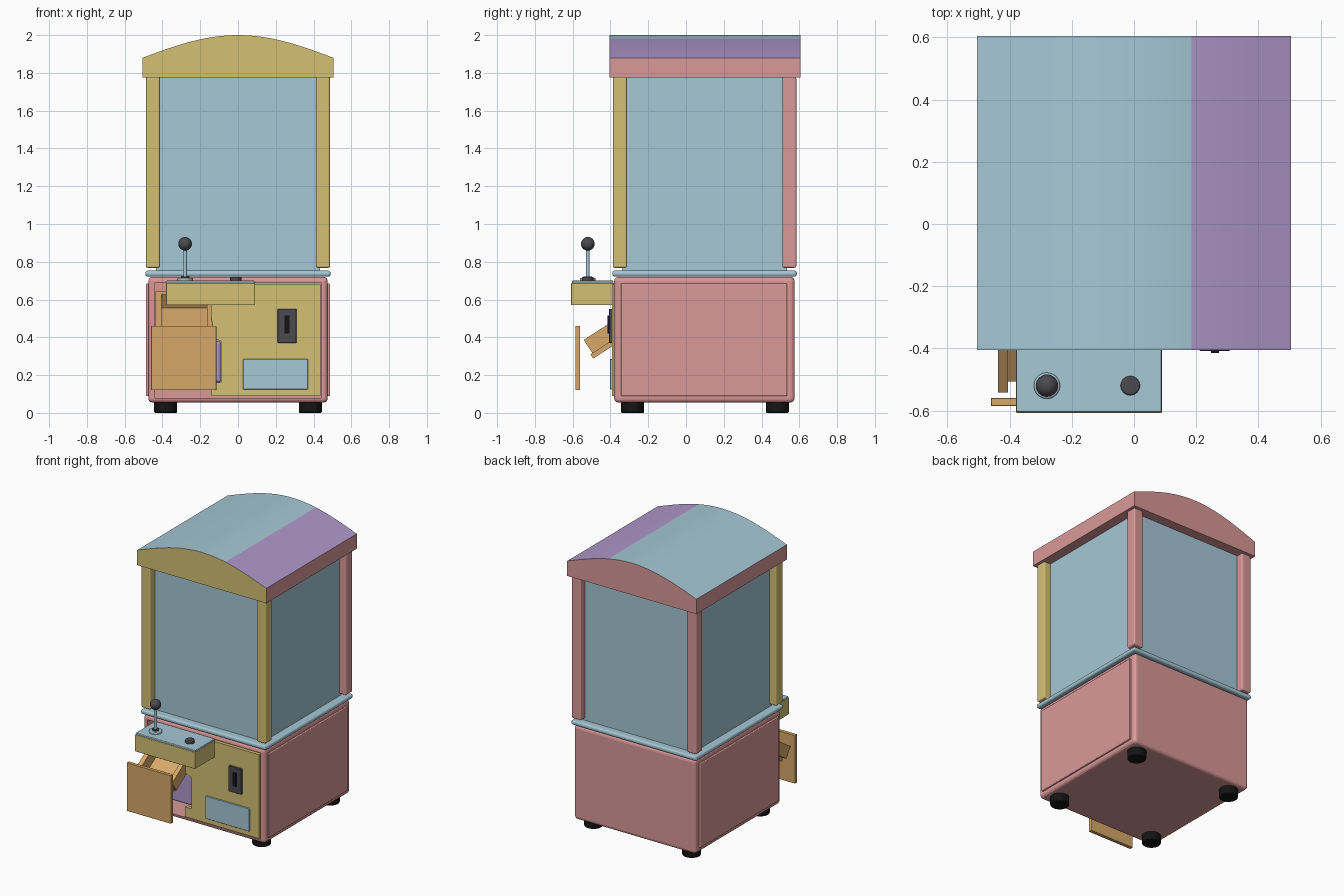
import bpy, bmesh, math
from mathutils import Matrix, Vector

if "Cube" in bpy.data.objects:
    bpy.data.objects.remove(bpy.data.objects["Cube"])


def material(name, r, g, b):
    def lin(c):
        c /= 255
        return c / 12.92 if c <= 0.04045 else ((c + 0.055) / 1.055) ** 2.4
    m = bpy.data.materials.new(name)
    m.diffuse_color = (lin(r), lin(g), lin(b), 1)
    m.use_nodes = True
    m.node_tree.nodes["Principled BSDF"].inputs["Base Color"].default_value = m.diffuse_color
    return m


PINK = material("pink", 218, 152, 152)
BLUE = material("pale_blue", 166, 200, 214)
MUSTARD = material("mustard", 212, 193, 116)
WOOD = material("light_wood", 215, 169, 105)
PURPLE = material("lilac", 176, 152, 203)
GREY = material("dark_grey", 74, 74, 80)
BLACK = material("black", 20, 20, 20)


def make(name, bm, mats, bevel=0.0, segments=3, smooth=False):
    bmesh.ops.recalc_face_normals(bm, faces=bm.faces)
    me = bpy.data.meshes.new(name)
    bm.to_mesh(me)
    bm.free()
    ob = bpy.data.objects.new(name, me)
    bpy.context.collection.objects.link(ob)
    for m in mats:
        me.materials.append(m)
    if bevel:
        mod = ob.modifiers.new("bevel", 'BEVEL')
        mod.width, mod.segments = bevel, segments
    if smooth:
        bpy.ops.object.select_all(action='DESELECT')
        ob.select_set(True)
        bpy.context.view_layer.objects.active = ob
        bpy.ops.object.shade_smooth_by_angle(angle=math.radians(35))
    return ob


def box(name, x, y, z, mat, bevel=0.0, matrix=None):
    bm = bmesh.new()
    bmesh.ops.create_cube(bm, size=1)
    for v in bm.verts:
        v.co = Vector([(r[0] + r[1]) / 2 + c * (r[1] - r[0])
                       for c, r in zip(v.co, (x, y, z))])
    if matrix:
        bm.transform(matrix)
    return make(name, bm, [mat], bevel)


def cylinder(name, x, y, z0, z1, r, mat, bevel=0.0):
    bm = bmesh.new()
    bmesh.ops.create_cone(bm, cap_ends=True, segments=32, radius1=r, radius2=r,
                          depth=z1 - z0, matrix=Matrix.Translation((x, y, (z0 + z1) / 2)))
    ob = make(name, bm, [mat], 0, smooth=True)
    if bevel:
        mod = ob.modifiers.new("bevel", 'BEVEL')
        mod.width, mod.segments, mod.limit_method = bevel, 2, 'ANGLE'
    return ob


def prism(profile, y0, y1):
    bm = bmesh.new()
    face = bm.faces.new([bm.verts.new((px, y0, pz)) for px, pz in profile])
    ext = bmesh.ops.extrude_face_region(bm, geom=[face])["geom"]
    bmesh.ops.translate(bm, vec=(0, y1 - y0, 0),
                        verts=[e for e in ext if isinstance(e, bmesh.types.BMVert)])
    bmesh.ops.recalc_face_normals(bm, faces=bm.faces)
    return bm


# Lower cabinet, hollowed from the front
base = box("cabinet_base", (-.475, .475), (-.38, .575), (.055, .72), PINK, .022)
cutter = box("cabinet_cutter", (-.44, .44), (-.6, .53), (.08, .69), PINK)
cutter.hide_render = True
cutter.hide_viewport = False
cutter.display_type = 'WIRE'
cut = base.modifiers.new("hollow", 'BOOLEAN')
cut.operation, cut.object, cut.solver = 'DIFFERENCE', cutter, 'EXACT'

# Side panels and feet
for side in (-1, 1):
    tag = "left" if side < 0 else "right"
    box(f"side_panel_{tag}", sorted((side * .465, side * .487)), (-.345, .535),
        (.09, .685), PINK, .005)
    for y, end in ((-.283, "front"), (.484, "back")):
        cylinder(f"foot_{end}_{tag}", side * .383, y, 0, .06, .061, BLACK, .006)

# Front panel with a notch beside the drawer opening
notch = [(-.14, .09), (.437, .09), (.437, .683), (-.14, .683),
         (-.14, .40), (-.09, .38), (-.09, .16), (-.14, .16)]
make("front_panel", prism(notch, -.392, -.365), [MUSTARD])
box("prize_box", (-.36, -.09), (-.36, -.2), (.16, .38), PURPLE, .015)

# Coin slot and blue hatch
box("coin_plate", (.21, .31), (-.408, -.385), (.37, .55), GREY, .004)
box("coin_slot", (.247, .273), (-.415, -.40), (.42, .515), BLACK)
box("hatch", (.027, .37), (-.402, -.385), (.125, .285), BLUE, .003)

# Drawer front and sloping chute
box("drawer_front", (-.46, -.115), (-.585, -.56), (.12, .46), WOOD, .002)
slope = Matrix.Translation((0, -.495, .315)) @ Matrix.Rotation(math.radians(33), 4, 'X')
box("chute_floor", (-.405, -.165), (-.012, .47), (-.025, .002), WOOD, matrix=slope)
for x, tag in (((-.438, -.405), "left"), ((-.165, -.135), "right")):
    box(f"chute_wall_{tag}", x, (0, .47), (0, .085), WOOD, matrix=slope)
box("chute_back", (-.405, -.165), (.44, .47), (0, .085), WOOD, matrix=slope)

# Control deck
box("control_box", (-.38, .09), (-.608, -.38), (.57, .688), MUSTARD, .004)
box("control_top", (-.378, .088), (-.604, -.385), (.686, .70), BLUE, .004)
cylinder("joystick_base", -.28, -.52, .695, .715, .042, BLUE, .005)
cylinder("joystick_collar", -.28, -.52, .71, .722, .022, GREY)
cylinder("joystick_stem", -.28, -.52, .71, .88, .009, BLUE)
cylinder("button", -.012, -.52, .695, .72, .031, GREY, .005)
ball = bmesh.new()
bmesh.ops.create_uvsphere(ball, u_segments=32, v_segments=16, radius=.036,
                          matrix=Matrix.Translation((-.28, -.52, .895)))
make("joystick_ball", ball, [GREY], smooth=True)

# Rim, glass case and corner posts
box("rim", (-.49, .49), (-.39, .587), (.722, .753), BLUE, .012)
box("glass_case", (-.435, .435), (-.335, .535), (.745, 1.79), BLUE)
for x, tag in ((-.45, "left"), (.45, "right")):
    for y, end, mat in ((-.35, "front", MUSTARD), (.547, "back", PINK)):
        box(f"post_{end}_{tag}", (x - .037, x + .037), (y - .037, y + .037),
            (.768, 1.78), mat, .01)

# Arched roof: coloured by face direction and, on top, by x position
SPLIT = .185
xs = sorted([-.505 + 1.01 * i / 24 for i in range(25)] + [SPLIT])
arch = [(x, 1.88 + .12 * math.cos(math.pi / 2 * x / .505)) for x in xs]
roof = prism([(.505, 1.775), (-.505, 1.775)] + arch, -.405, .605)
for f in roof.faces:
    if f.normal.z > .5:
        f.material_index = 3 if f.calc_center_median().x > SPLIT else 2
    elif f.normal.y < -.5:
        f.material_index = 1
    else:
        f.material_index = 0
make("roof", roof, [PINK, MUSTARD, BLUE, PURPLE], smooth=True)
